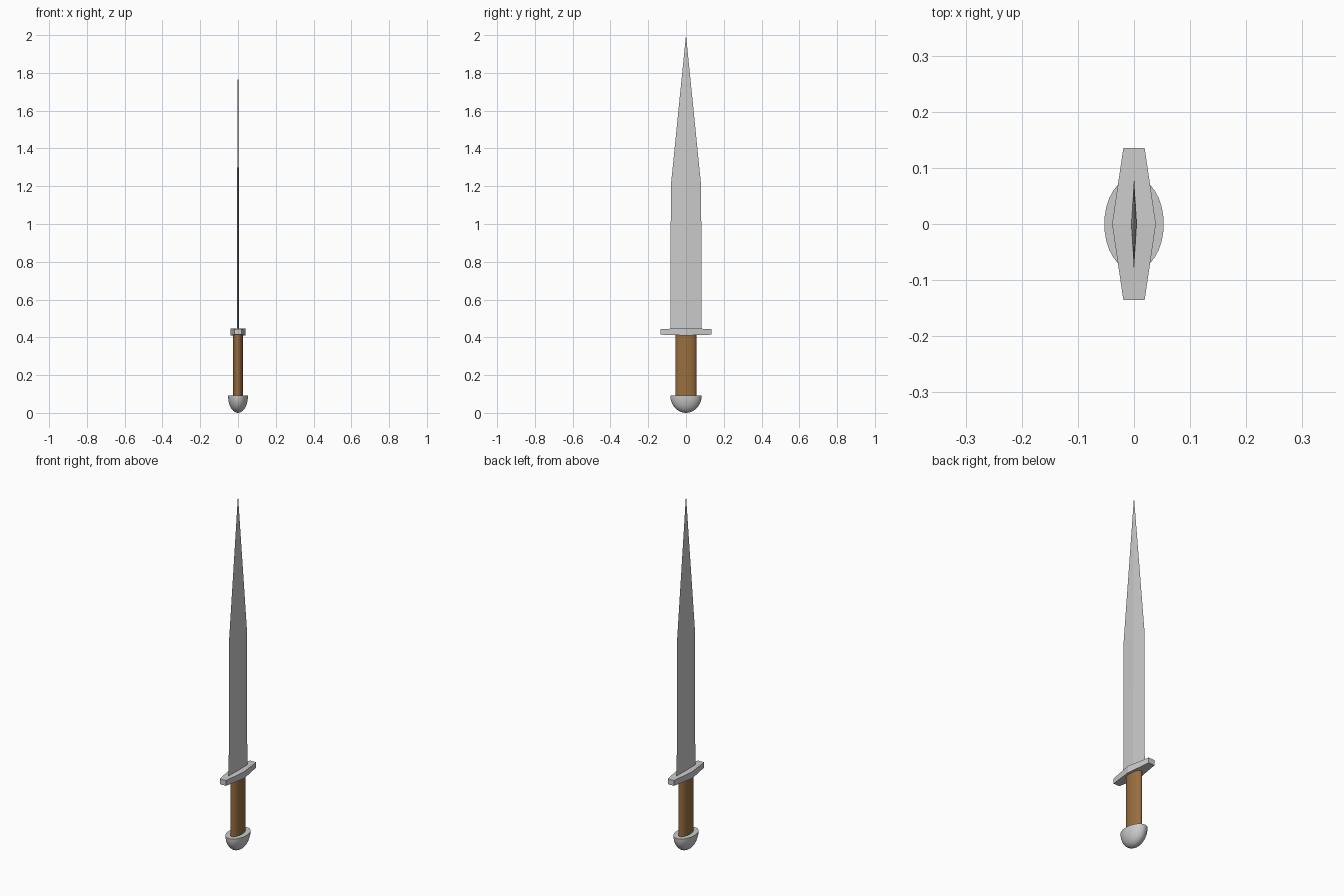
import bpy, bmesh, math

if "Cube" in bpy.data.objects:
    bpy.data.objects.remove(bpy.data.objects["Cube"])


def loft(name, rings, smooth=False, mat=None):
    """Skin a stack of equal-length rings; a one-point ring becomes a tip."""
    bm = bmesh.new()
    loops = [[bm.verts.new(p) for p in ring] for ring in rings]
    for a, b in zip(loops, loops[1:]):
        n = max(len(a), len(b))
        for i in range(n):
            j = (i + 1) % n
            quad = [a[i % len(a)], a[j % len(a)], b[j % len(b)], b[i % len(b)]]
            bm.faces.new(list(dict.fromkeys(quad)))
    for end in (loops[0], loops[-1]):
        if len(end) > 2:
            bm.faces.new(end)
    bmesh.ops.recalc_face_normals(bm, faces=bm.faces)
    mesh = bpy.data.meshes.new(name)
    bm.to_mesh(mesh)
    bm.free()
    obj = bpy.data.objects.new(name, mesh)
    bpy.context.collection.objects.link(obj)
    if mat:
        mesh.materials.append(mat)
    if smooth:
        bpy.ops.object.select_all(action='DESELECT')
        obj.select_set(True)
        bpy.context.view_layer.objects.active = obj
        bpy.ops.object.shade_smooth_by_angle(angle=math.radians(30))
    return obj


def ellipse(rx, ry, z, n=32):
    return [(rx * math.cos(2 * math.pi * i / n),
             ry * math.sin(2 * math.pi * i / n), z) for i in range(n)]


brown = bpy.data.materials.new("brown_leather")
brown.diffuse_color = (0.32, 0.155, 0.05, 1)
brown.use_nodes = True
brown.node_tree.nodes["Principled BSDF"].inputs["Base Color"].default_value = brown.diffuse_color

# Pommel: flattened half-dome with a flat top
top = 0.092
rings = [[(0, 0, 0)]]
for k in range(1, 11):
    a = math.pi / 2 * k / 10
    s = math.sin(a)
    rings.append(ellipse(0.053 * s, 0.083 * s, top * (1 - math.cos(a))))
loft("pommel", rings, smooth=True)

# Grip: oval cylinder
loft("grip", [ellipse(0.026, 0.055, 0.09), ellipse(0.026, 0.055, 0.42)],
     smooth=True, mat=brown)

# Guard: bar thickest in the middle, tapering to both ends
loft("guard", [[(-w, y, 0.429 - h), (w, y, 0.429 - h),
                (w, y, 0.429 + h), (-w, y, 0.429 + h)]
               for y, w, h in ((-0.135, 0.019, 0.015),
                               (0, 0.039, 0.019),
                               (0.135, 0.019, 0.015))])

# Blade: diamond section narrowing to a point
loft("blade", [[(t, 0, z), (0, w, z), (-t, 0, z), (0, -w, z)]
               for z, w, t in ((0.43, 0.083, 0.0055), (1.205, 0.08, 0.0045))]
     + [[(0, 0, 2.0)]])
